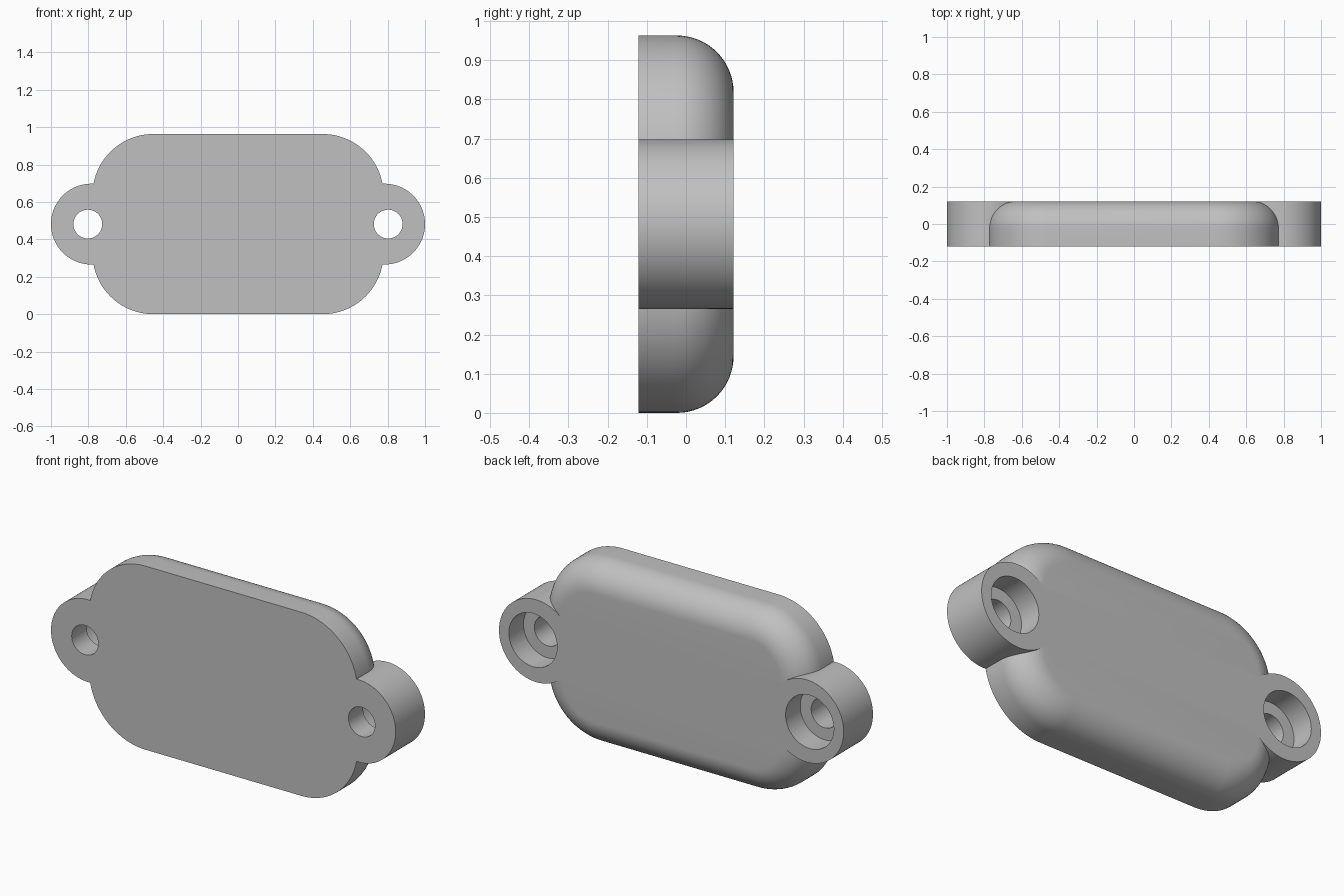
import bpy, bmesh, math

if "Cube" in bpy.data.objects:
    bpy.data.objects.remove(bpy.data.objects["Cube"])

FRONT, BACK = -0.1215, 0.1215
MID_Z = 0.4815            # height of the hole axes
CORNER_X, CORNER_R = 0.453, 0.325
FILLET = 0.145
LUG_X, LUG_R = 0.784, 0.216
HOLE_X, HOLE_R, BORE_R = 0.803, 0.077, 0.14
LEDGE_Y = 0.0             # floor of the counterbores

grey = bpy.data.materials.new("plain grey")
grey.diffuse_color = (0.53, 0.53, 0.53, 1)
grey.use_nodes = True
grey.node_tree.nodes["Principled BSDF"].inputs["Base Color"].default_value = grey.diffuse_color


def loft(name, rings):
    """Closed solid from a front-to-back list of equal-length rings."""
    bm = bmesh.new()
    loops = [[bm.verts.new(p) for p in ring] for ring in rings]
    n = len(loops[0])
    for a, b in zip(loops, loops[1:]):
        for i in range(n):
            bm.faces.new((a[i], a[(i + 1) % n], b[(i + 1) % n], b[i]))
    bm.faces.new(loops[0])
    bm.faces.new(loops[-1])
    bmesh.ops.recalc_face_normals(bm, faces=bm.faces)
    mesh = bpy.data.meshes.new(name)
    bm.to_mesh(mesh)
    bm.free()
    mesh.materials.append(grey)
    obj = bpy.data.objects.new(name, mesh)
    bpy.context.collection.objects.link(obj)
    return obj


def rounded_ring(y, inset, steps=24):
    """Rounded rectangle outline in the xz plane, shrunk by inset."""
    r = CORNER_R - inset
    cz = MID_Z - CORNER_R
    pts = []
    for q, (sx, sz) in enumerate(((1, 1), (-1, 1), (-1, -1), (1, -1))):
        for k in range(steps + 1):
            a = (q + k / steps) * math.pi / 2
            pts.append((sx * CORNER_X + r * math.cos(a), y,
                        MID_Z + sz * cz + r * math.sin(a)))
    return pts


def rod(name, x, radius, y0, y1, n=96):
    """Cylinder running along y."""
    def ring(y):
        return [(x + radius * math.cos(math.tau * i / n), y,
                 MID_Z + radius * math.sin(math.tau * i / n)) for i in range(n)]
    return loft(name, [ring(y0), ring(y1)])


def combine(target, other, operation):
    mod = target.modifiers.new(operation.lower(), 'BOOLEAN')
    mod.operation, mod.solver, mod.object = operation, 'EXACT', other
    bpy.context.view_layer.objects.active = target
    bpy.ops.object.modifier_apply(modifier=mod.name)
    bpy.data.objects.remove(other, do_unlink=True)


# Main plate with a rounded back edge
rings = [rounded_ring(FRONT, 0)]
for k in range(17):
    a = k / 16 * math.pi / 2
    rings.append(rounded_ring(BACK - FILLET + FILLET * math.sin(a),
                              FILLET * (1 - math.cos(a))))
plate = loft("mounting_plate", rings)

# Round lugs at both ends, then through holes and counterbores
for side in (-1, 1):
    combine(plate, rod("lug", side * LUG_X, LUG_R, FRONT, BACK), 'UNION')
for side in (-1, 1):
    combine(plate, rod("hole_cutter", side * HOLE_X, HOLE_R, -0.3, 0.3, 64), 'DIFFERENCE')
    combine(plate, rod("bore_cutter", side * HOLE_X, BORE_R, LEDGE_Y, 0.3, 64), 'DIFFERENCE')

# Smooth shading with crisp edges
bpy.ops.object.select_all(action='DESELECT')
plate.select_set(True)
bpy.context.view_layer.objects.active = plate
bpy.ops.object.shade_smooth_by_angle(angle=math.radians(25))
